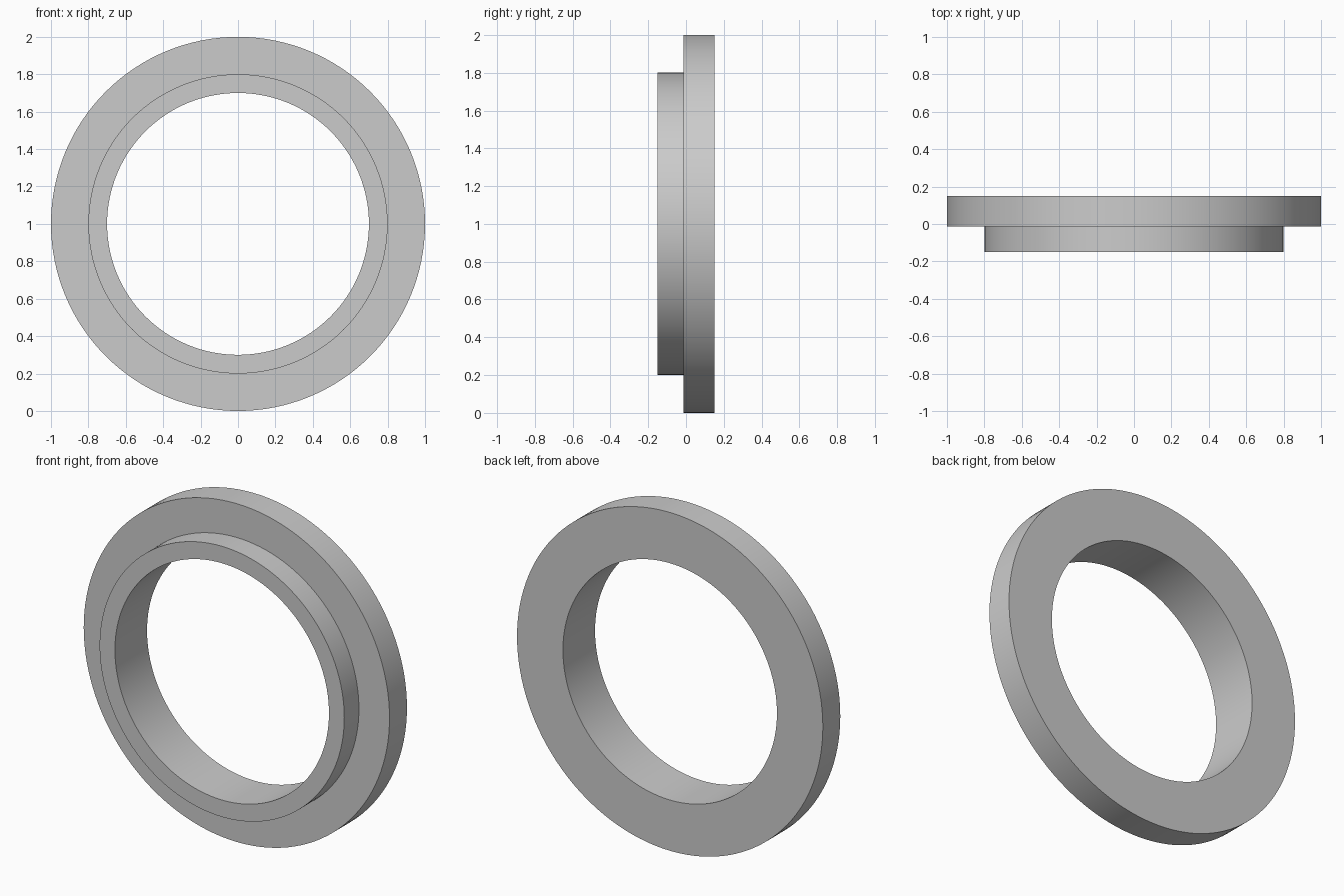
import bpy
import bmesh
import math
from mathutils import Matrix, Vector

cube = bpy.data.objects.get("Cube")
if cube:
    bpy.data.objects.remove(cube, do_unlink=True)

SEGMENTS = 128
INNER, COLLAR, OUTER = 0.70, 0.80, 1.0
FRONT, STEP, BACK = -0.15, -0.013, 0.15

# Plain grey material
grey = bpy.data.materials.new("plain grey")
grey.use_nodes = True
colour = (0.6, 0.6, 0.6, 1.0)
grey.diffuse_color = colour
grey.node_tree.nodes["Principled BSDF"].inputs["Base Color"].default_value = colour

# Stepped cross-section as (radius, y), revolved around the y axis
profile = [(INNER, FRONT), (COLLAR, FRONT), (COLLAR, STEP),
           (OUTER, STEP), (OUTER, BACK), (INNER, BACK)]
bm = bmesh.new()
rings = []
for i in range(SEGMENTS):
    turn = Matrix.Rotation(2 * math.pi * i / SEGMENTS, 3, "Y")
    rings.append([bm.verts.new(turn @ Vector((0, y, r)) + Vector((0, 0, OUTER)))
                  for r, y in profile])
for i, ring in enumerate(rings):
    following = rings[(i + 1) % SEGMENTS]
    for j in range(len(profile)):
        k = (j + 1) % len(profile)
        bm.faces.new((ring[j], ring[k], following[k], following[j]))
bmesh.ops.recalc_face_normals(bm, faces=bm.faces)

mesh = bpy.data.meshes.new("flanged_ring")
bm.to_mesh(mesh)
bm.free()
mesh.materials.append(grey)

# Flanged ring, smooth walls with crisp rims
ring_object = bpy.data.objects.new("flanged_ring", mesh)
bpy.context.collection.objects.link(ring_object)
bpy.ops.object.select_all(action="DESELECT")
ring_object.select_set(True)
bpy.context.view_layer.objects.active = ring_object
bpy.ops.object.shade_smooth_by_angle(angle=math.radians(30))
